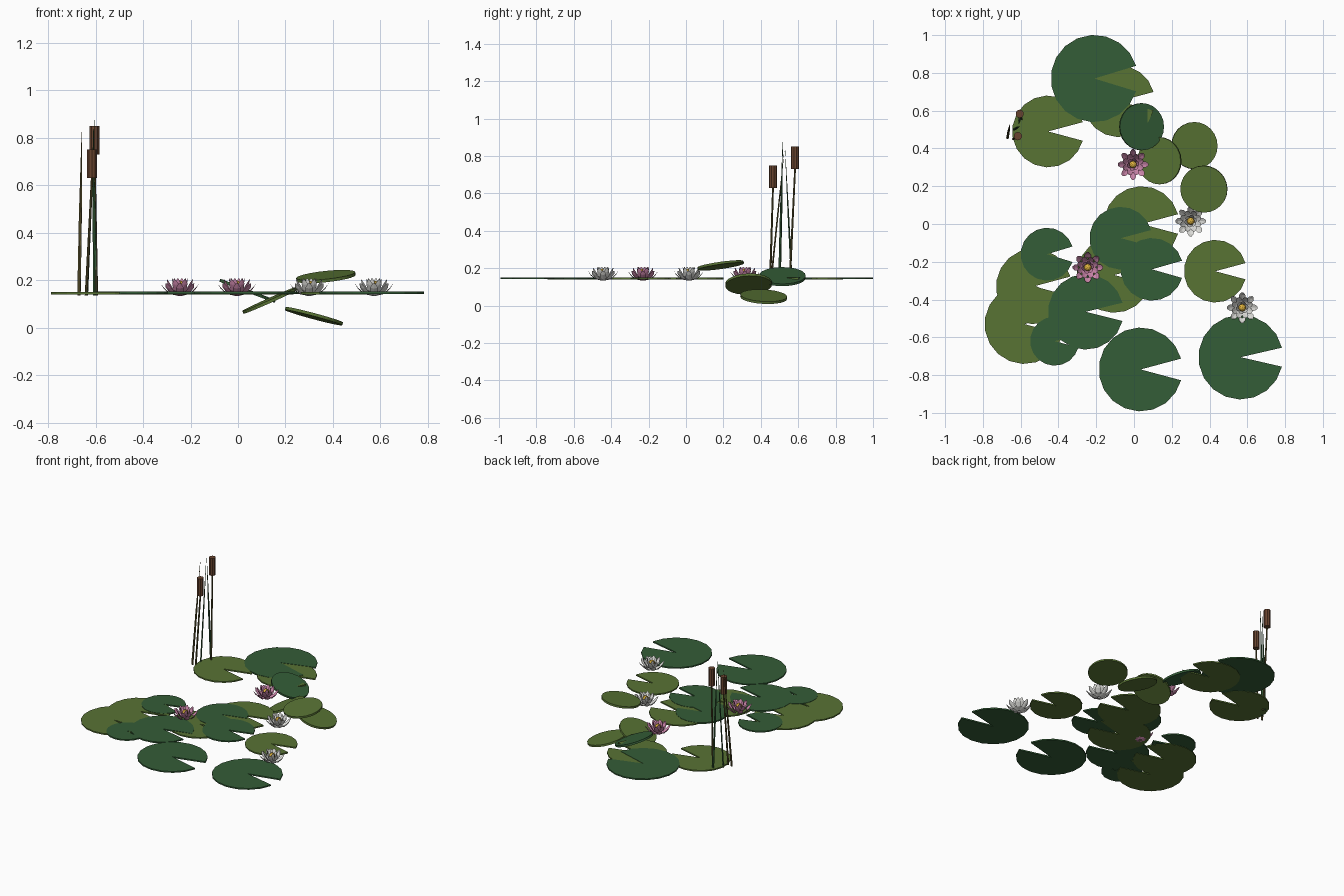
import bpy, bmesh, math
from mathutils import Vector, Matrix

if "Cube" in bpy.data.objects:
    bpy.data.objects.remove(bpy.data.objects["Cube"])


def material(name, r, g, b):
    def lin(v):
        v /= 255
        return v / 12.92 if v <= 0.04045 else ((v + 0.055) / 1.055) ** 2.4
    m = bpy.data.materials.new(name)
    m.diffuse_color = (lin(r), lin(g), lin(b), 1)
    m.use_nodes = True
    m.node_tree.nodes["Principled BSDF"].inputs["Base Color"].default_value = m.diffuse_color
    return m


DARK = material("dark green", 52, 93, 55)
OLIVE = material("olive green", 88, 115, 52)
PINK = material("petal pink", 205, 135, 172)
WHITE = material("petal white", 222, 222, 218)
YELLOW = material("flower yellow", 222, 178, 62)
BROWN = material("cattail brown", 104, 68, 47)
STEM = material("stem brown", 92, 84, 46)


def finish(name, bm, mats):
    bmesh.ops.recalc_face_normals(bm, faces=bm.faces)
    me = bpy.data.meshes.new(name)
    bm.to_mesh(me)
    bm.free()
    for m in mats:
        me.materials.append(m)
    ob = bpy.data.objects.new(name, me)
    bpy.context.collection.objects.link(ob)
    return ob


def pad(name, x, y, r, mat, z=0.146, notch=15, tilt=(0, 0), thick=0.009, steps=17):
    """Flat leaf disc, with a wedge cut out toward +x when notch > 0."""
    bm = bmesh.new()
    pts = [(0, 0)] if notch else []
    a0 = math.radians(notch)
    span = 2 * math.pi - 2 * a0
    for i in range(steps + 1 if notch else steps):
        a = a0 + span * i / steps
        pts.append((r * math.cos(a), r * math.sin(a)))
    face = bm.faces.new([bm.verts.new((px, py, -thick / 2)) for px, py in pts])
    ext = bmesh.ops.extrude_face_region(bm, geom=[face])["geom"]
    bmesh.ops.translate(bm, vec=(0, 0, thick),
                        verts=[v for v in ext if isinstance(v, bmesh.types.BMVert)])
    ob = finish(name, bm, [mat])
    ob.location = (x, y, z)
    ob.rotation_euler = (math.radians(tilt[0]), math.radians(tilt[1]), 0)


# Floating olive pads
for x, y, r in [(-0.455, 0.49, 0.19), (-0.08, 0.65, 0.19), (0.04, 0.0, 0.2),
                (-0.105, -0.27, 0.2), (0.43, -0.25, 0.166), (-0.58, -0.53, 0.211),
                (-0.53, -0.33, 0.2)]:
    pad("olive_pad", x, y, r, OLIVE, z=0.145)

# Floating dark pads
for x, y, r, n in [(-0.21, 0.77, 0.231, 17), (-0.07, -0.075, 0.166, 15),
                   (0.095, -0.24, 0.166, 16), (-0.46, -0.16, 0.14, 17),
                   (-0.255, -0.465, 0.2, 14), (-0.42, -0.62, 0.13, 15),
                   (0.035, -0.77, 0.222, 15), (0.565, -0.705, 0.224, 13)]:
    pad("dark_pad", x, y, r, DARK, z=0.147, notch=n)

# Small tilted round pads
for x, y, z, mat, tilt in [(0.04, 0.515, 0.155, DARK, (0, 21)),
                           (0.135, 0.335, 0.115, OLIVE, (2, -24)),
                           (0.32, 0.415, 0.048, OLIVE, (-3, 15)),
                           (0.37, 0.185, 0.215, OLIVE, (8, -6))]:
    pad("tilted_pad", x, y, 0.125, mat, z=z, notch=0, tilt=tilt, thick=0.013, steps=24)


def petal(bm, angle, path):
    """Creased petal sheet; path rows are (radius, height, half width, edge lift)."""
    rot = Matrix.Rotation(angle, 3, 'Z')
    rows = [[bm.verts.new(rot @ Vector((r, s * w, z + abs(s) * lift))) for s in (-1, 0, 1)]
            for r, z, w, lift in path]
    for a, b in zip(rows, rows[1:]):
        for k in (0, 1):
            bm.faces.new((a[k], a[k + 1], b[k + 1], b[k]))


OUTER = [(0.008, 0.0, 0.006, 0), (0.045, 0.008, 0.017, 0.006),
         (0.068, 0.03, 0.016, 0.005), (0.081, 0.052, 0.005, 0)]
MIDDLE = [(0.006, 0.003, 0.006, 0), (0.034, 0.02, 0.016, 0.006),
          (0.05, 0.046, 0.014, 0.005), (0.058, 0.068, 0.004, 0)]
INNER = [(0.005, 0.006, 0.006, 0), (0.022, 0.03, 0.012, 0.004),
         (0.03, 0.055, 0.010, 0.003), (0.033, 0.073, 0.003, 0)]

# Water lily flowers
for name, x, y, mat in [("pink_flower", -0.245, -0.23, PINK), ("pink_flower", -0.005, 0.315, PINK),
                        ("white_flower", 0.3, 0.015, WHITE), ("white_flower", 0.573, -0.443, WHITE)]:
    bm = bmesh.new()
    for path, count, offset in [(OUTER, 8, 0), (MIDDLE, 8, 0.5), (INNER, 6, 0.25)]:
        for i in range(count):
            petal(bm, 2 * math.pi * (i + offset) / count, path)
    finish(name, bm, [mat]).location = (x, y, 0.134)
    # Yellow flower heart
    bm = bmesh.new()
    bmesh.ops.create_icosphere(bm, subdivisions=2, radius=0.02)
    finish("flower_heart", bm, [YELLOW]).location = (x, y, 0.178)


def rod(name, a, b, r1, r2, mat, sides=8, flat=1.0):
    """Tapered rod from a to b, optionally flattened into a blade."""
    a, b = Vector(a), Vector(b)
    bm = bmesh.new()
    bmesh.ops.create_cone(bm, cap_ends=True, segments=sides, radius1=r1, radius2=r2,
                          depth=(b - a).length)
    bmesh.ops.scale(bm, vec=(1, flat, 1), verts=bm.verts)
    ob = finish(name, bm, [mat])
    ob.matrix_world = (Matrix.Translation((a + b) / 2)
                       @ (b - a).to_track_quat('Z', 'Y').to_matrix().to_4x4())


# Cattails: stem and seed head
for base, top in [((-0.64, 0.45, 0.135), (-0.615, 0.465, 0.63)),
                  ((-0.595, 0.555, 0.135), (-0.605, 0.583, 0.73))]:
    rod("cattail_stem", base, top, 0.006, 0.005, STEM)
    head_top = (top[0], top[1], top[2] + 0.12)
    rod("cattail_head", top, head_top, 0.022, 0.022, BROWN, sides=10)

# Reed blades
for base, tip, mat in [((-0.67, 0.455, 0.135), (-0.658, 0.525, 0.825), STEM),
                       ((-0.637, 0.5, 0.135), (-0.605, 0.517, 0.875), DARK),
                       ((-0.603, 0.565, 0.135), (-0.61, 0.53, 0.83), DARK)]:
    mid = Vector(base).lerp(Vector(tip), 0.5)
    rod("reed_blade", base, mid, 0.008, 0.007, mat, sides=6, flat=0.6)
    rod("reed_tip", mid, tip, 0.007, 0.001, mat, sides=6, flat=0.6)
